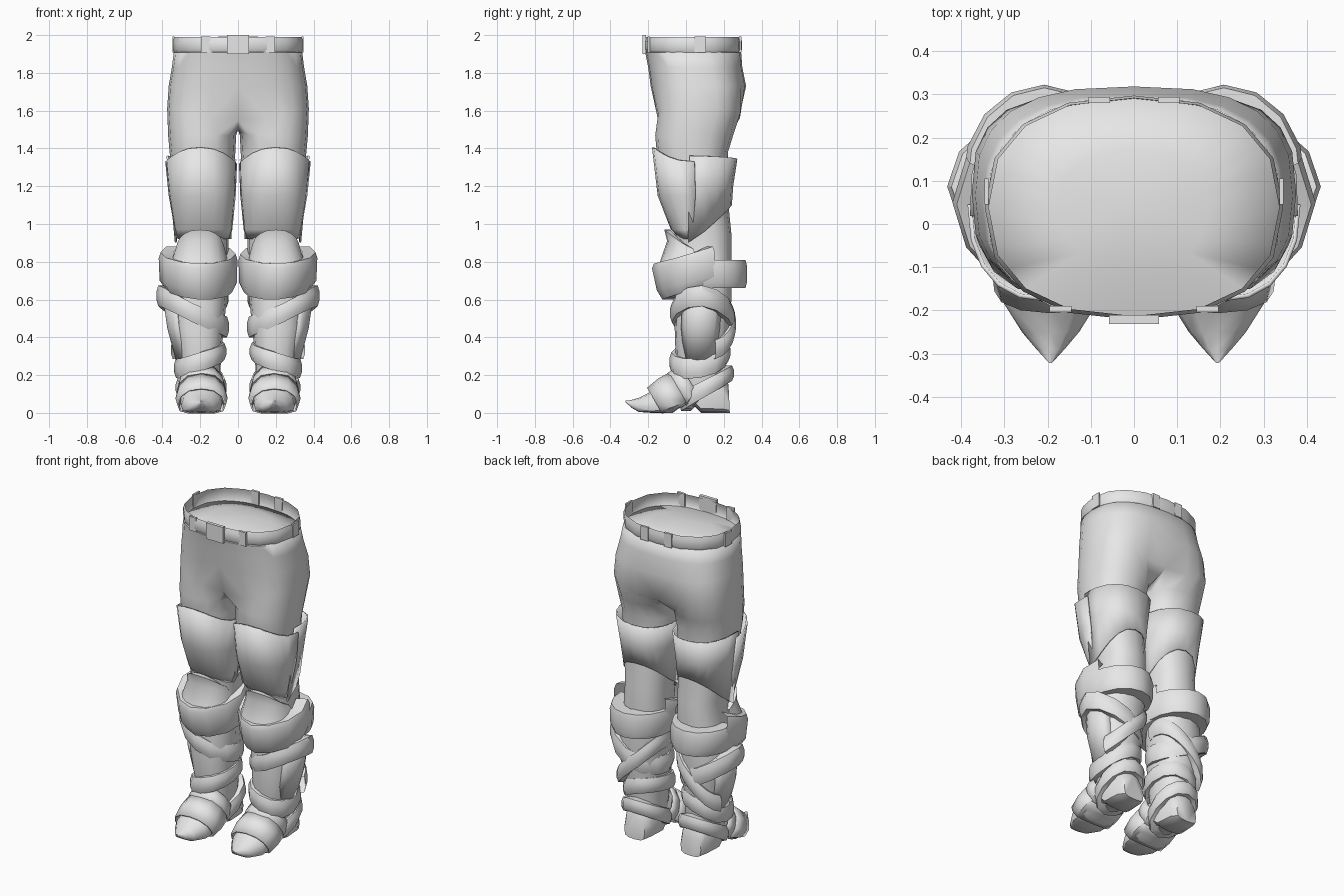
import bpy, math
from math import sin, cos, radians

if "Cube" in bpy.data.objects:
    bpy.data.objects.remove(bpy.data.objects["Cube"])

grey = bpy.data.materials.new("light grey")
grey.diffuse_color = (0.8, 0.8, 0.8, 1)
grey.use_nodes = True
grey.node_tree.nodes["Principled BSDF"].inputs["Base Color"].default_value = grey.diffuse_color


def finish(name, verts, faces, mirror=True, thick=0, angle=40):
    me = bpy.data.meshes.new(name)
    me.from_pydata(verts, [], faces)
    me.materials.append(grey)
    ob = bpy.data.objects.new(name, me)
    bpy.context.collection.objects.link(ob)
    bpy.ops.object.select_all(action='DESELECT')
    ob.select_set(True)
    bpy.context.view_layer.objects.active = ob
    bpy.ops.object.shade_smooth_by_angle(angle=radians(angle))
    if thick:
        m = ob.modifiers.new("thickness", 'SOLIDIFY')
        m.thickness, m.offset = thick, -1
    if mirror:
        m = ob.modifiers.new("mirror", 'MIRROR')
        m.merge_threshold = 0.0005
    return ob


def spow(v, p):
    return math.copysign(abs(v) ** p, v)


def ring_pt(ext, zs, deg, p=0.85):
    """Point on a rounded, tilted ring; ext and zs are front, outer, back, inner."""
    f, o, b, i = ext
    c, s = cos(radians(deg)), sin(radians(deg))
    if not isinstance(zs, tuple):
        zs = (zs,) * 4
    zf, zo, zb, zi = zs
    z = (c * c * (zo + zi) + s * s * (zf + zb) + c * (zo - zi) + s * (zb - zf)) / 2
    return ((o + i) / 2 + (o - i) / 2 * spow(c, p),
            (f + b) / 2 + (b - f) / 2 * spow(s, p), z)


def shrink(ext, d):
    f, o, b, i = ext
    return (f + d, o - d, b - d, i + d)


def band(name, rows, a0=0, a1=360, n=16, thick=0.0, mirror=True, p=.85, lip=0):
    """Curved plate through rows of (ext, zs), top to bottom, with optional inward lips."""
    if lip:
        rows = [(shrink(rows[0][0], lip), rows[0][1])] + rows + \
               [(shrink(rows[-1][0], lip), rows[-1][1])]
    closed = a1 - a0 == 360
    m = n if closed else n + 1
    verts = [ring_pt(e, z, a0 + (a1 - a0) * k / n, p) for e, z in rows for k in range(m)]
    faces = []
    for r in range(len(rows) - 1):
        for k in range(n):
            k2 = (k + 1) % m
            faces.append((r * m + k, (r + 1) * m + k, (r + 1) * m + k2, r * m + k2))
    return finish(name, verts, faces, mirror, thick)


def strap(name, ext, top, bot, a0=0, a1=360, n=12, p=1.0):
    """Strap with a raised middle and edges closing on the leg."""
    lo = tuple(t * .7 + u * .3 for t, u in zip(top, bot))
    hi = tuple(t * .3 + u * .7 for t, u in zip(top, bot))
    small = shrink(ext, .01)
    return band(name, [(small, top), (ext, lo), (ext, hi), (small, bot)],
                a0, a1, n, 0, True, p, .05)


# Trousers: half hips joined to one full leg, mirrored, closed by a domed lid
verts, faces = [(0, .04, 1.955)], []
N, M = 12, 3
hips = [(1.942, -.1, .17, .17), (1.908, -.216, .34, .292), (1.83, -.2, .35, .298),
        (1.73, -.187, .367, .318), (1.61, -.176, .375, .318)]
for r, (z, f, o, b) in enumerate(hips):
    for k in range(N + 1):
        a = -90 + 180 * k / N
        x, y, zz = ring_pt((f, o, b, -o), z, a, .84 - .035 * r)
        s = abs(sin(radians(a)))
        if r == len(hips) - 1:
            zz -= .06 * s ** 6
            y += (.03 if y < 0 else -.04) * s ** 12
        verts.append((0 if k in (0, N) else x, y, zz))
for k in range(N):
    faces.append((0, 1 + k, 2 + k))
    for r in range(len(hips) - 1):
        a = 1 + r * (N + 1) + k
        faces.append((a, a + N + 1, a + N + 2, a + 1))
start = 1 + (len(hips) - 1) * (N + 1)
verts += [(0, y, 1.5) for y in (.12, .04, -.05)]
legs = [(1.47, -.163, .37, .25, .01), (1.38, -.155, .362, .222, .014),
        (1.2, -.12, .345, .215, .03), (.95, -.06, .31, .24, .05),
        (.8, -.045, .32, .24, .05), (.6, -.055, .355, .24, .06), (.45, -.06, .345, .235, .075),
        (.3, -.055, .315, .21, .09), (.12, -.02, .295, .2, .095)]
T = N + 1 + M
for z, *ext in legs:
    verts += [ring_pt(ext, z, -135 + 22.5 * k) for k in range(T)]
for r in range(len(legs)):
    for k in range(T):
        a, k2 = start + r * T, (k + 1) % T
        faces.append((a + k, a + T + k, a + T + k2, a + k2))
finish("trousers", verts, faces, angle=75)


# Belt with buckle and loops
def box(name, x, y, z, sx, sy, sz, mirror=False):
    v = [(x + i * sx / 2, y + j * sy / 2, z + k * sz / 2)
         for i in (-1, 1) for j in (-1, 1) for k in (-1, 1)]
    finish(name, v, [(0, 1, 3, 2), (4, 6, 7, 5), (0, 4, 5, 1),
                     (2, 3, 7, 6), (0, 2, 6, 4), (1, 5, 7, 3)], mirror)


band("belt", [((-.213, .336, .291, -.336), 1.99), ((-.222, .345, .297, -.345), 1.965),
              ((-.222, .345, .297, -.345), 1.925), ((-.213, .338, .29, -.338), 1.908)],
     n=16, mirror=False)
box("buckle", 0, -.221, 1.95, .115, .02, .1)
box("front_belt_loop", .17, -.197, 1.95, .05, .014, .085, True)
box("side_belt_loop", .341, .075, 1.95, .01, .06, .085, True)
box("back_belt_loop", .08, .287, 1.95, .05, .014, .085, True)

# Thigh armour
band("front_thigh_plate", [((-.18, .385, .27, .005), (1.405, 1.33, 1.405, 1.32)),
                           ((-.15, .367, .25, .012), 1.15),
                           ((-.08, .335, .15, .03), .97),
                           ((-.03, .32, .11, .045), .92)], -180, 0, 10, .01)
band("back_thigh_plate", [((-.17, .38, .272, .008), (1.36, 1.36, 1.345, 1.34)),
                          ((-.16, .362, .25, .018), 1.2),
                          ((-.16, .335, .243, .035), (.74, .92, 1.1, .94))], -6, 186, 10, .01)

# Knee armour
band("knee_cap", [((-.115, .325, .16, .075), (.97, .875, .78, .875)),
                  ((-.1, .335, .16, .065), (.91, .85, .79, .85)),
                  ((-.145, .36, .16, .045), .78)], -185, 5, 10, lip=.03)
band("front_knee_guard", [((-.17, .41, .26, .012), (.79, .85, .91, .84)),
                          ((-.18, .42, .28, .003), (.765, .82, .88, .81)),
                          ((-.155, .415, .27, .006), (.65, .7, .74, .69)),
                          ((-.125, .385, .24, .03), (.6, .66, .7, .64))],
     -210, 30, 8, p=1.15, lip=.07)
band("back_knee_guard", [((-.1, .385, .315, .03), .81), ((-.1, .395, .322, .022), .78),
                         ((-.1, .39, .322, .025), .69), ((-.1, .375, .315, .035), .66)],
     -5, 185, 8, p=1, lip=.07)

# Shin guard and straps
band("outer_shin_guard", [((-.04, .4, .22, .08), .63), ((-.05, .375, .21, .09), .45),
                          ((-.03, .33, .18, .1), .28)], -55, 50, 6, .01, p=1)
strap("shin_strap", (-.085, .432, .258, .048), (.58, .675, .56, .51),
      (.48, .565, .45, .4), p=1.08)
strap("crossed_back_strap", (-.04, .36, .265, .05), (.52, .38, .52, .66),
      (.42, .28, .42, .56), 15, 200, 10, .92)
strap("ankle_strap", (-.088, .338, .235, .062), (.32, .29, .37, .37),
      (.22, .185, .275, .28), p=.92)
strap("heel_strap", (-.035, .33, .254, .06), (.11, .18, .25, .18), (.01, .09, .17, .09), p=.92)


# Shoe: sections running from heel to toe
def foot_loft(name, sections, n=12, cap=True, thick=0):
    """Sections are (y top, z top, y bottom, z bottom, half width), flat below."""
    v, f = [], []
    for yt, zt, yb, zb, hw in sections:
        for k in range(n):
            a = 2 * math.pi * k / n
            up = sin(a) > 0
            t = .35 + .65 * sin(a) if up else .35 - .35 * abs(sin(a)) ** .45
            v.append((.193 + hw * spow(cos(a), .9 if up else .7),
                      yb + (yt - yb) * t, zb + (zt - zb) * t))
    for r in range(len(sections) - 1):
        for k in range(n):
            k2 = (k + 1) % n
            f.append((r * n + k, (r + 1) * n + k, (r + 1) * n + k2, r * n + k2))
    if cap:
        f.append(tuple(range(n)))
        f.append(tuple(range(len(v) - n, len(v)))[::-1])
    finish(name, v, f, True, thick, 50)


foot_loft("shoe", [(.225, .15, .232, .0, .07), (.18, .23, .19, 0, .092),
                   (.08, .24, .08, 0, .1), (.06, .24, .05, .03, .1),
                   (-.04, .23, -.03, .03, .105), (-.1, .18, -.07, 0, .112),
                   (-.19, .11, -.18, 0, .108), (-.25, .08, -.25, .005, .066),
                   (-.29, .068, -.285, .025, .035), (-.322, .064, -.32, .055, .004)])
foot_loft("toe_band", [(-.085, .205, .005, .05, .122), (-.14, .175, -.06, .025, .128),
                       (-.2, .125, -.13, .005, .12)], cap=False, thick=.01)
foot_loft("instep_band", [(-.03, .25, .06, .1, .112), (-.065, .225, .03, .07, .119),
                          (-.105, .19, .0, .04, .114)], cap=False, thick=.01)
